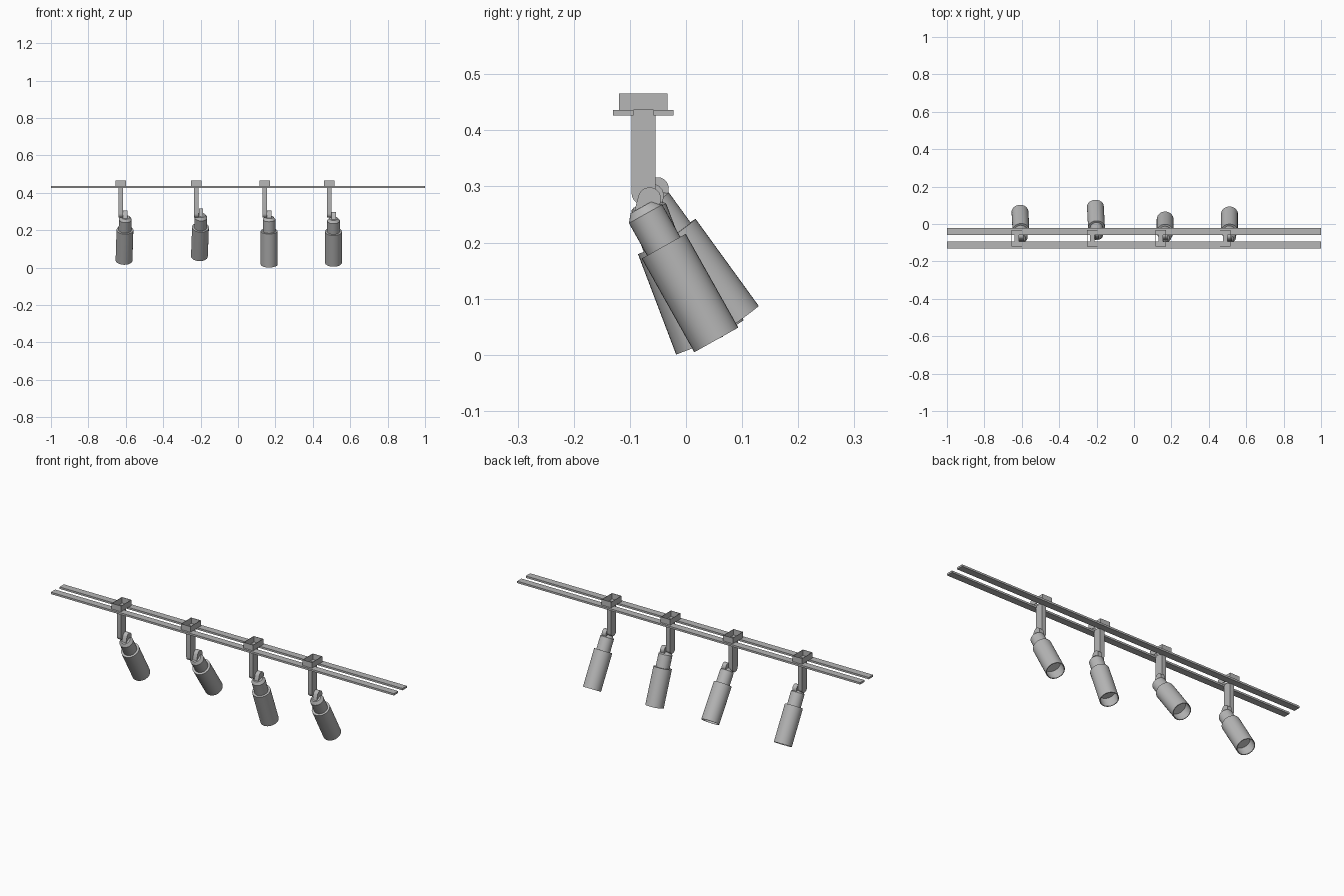
import bpy, bmesh, math
from mathutils import Matrix, Vector

if "Cube" in bpy.data.objects:
    bpy.data.objects.remove(bpy.data.objects["Cube"])

grey = bpy.data.materials.new("satin_grey")
grey.diffuse_color = (0.47, 0.47, 0.47, 1)
grey.use_nodes = True
grey.node_tree.nodes["Principled BSDF"].inputs["Base Color"].default_value = grey.diffuse_color


def finish(bm, name, smooth=False):
    bmesh.ops.recalc_face_normals(bm, faces=bm.faces)
    mesh = bpy.data.meshes.new(name)
    bm.to_mesh(mesh)
    bm.free()
    mesh.materials.append(grey)
    ob = bpy.data.objects.new(name, mesh)
    bpy.context.collection.objects.link(ob)
    if smooth:
        bpy.ops.object.select_all(action='DESELECT')
        ob.select_set(True)
        bpy.context.view_layer.objects.active = ob
        bpy.ops.object.shade_smooth_by_angle(angle=math.radians(35))
    return ob


def add_box(bm, x0, x1, y0, y1, z0, z1):
    m = Matrix.Translation(((x0 + x1) / 2, (y0 + y1) / 2, (z0 + z1) / 2)) \
        @ Matrix.Diagonal((x1 - x0, y1 - y0, z1 - z0, 1))
    bmesh.ops.create_cube(bm, size=1, matrix=m)


def extrude_x(name, outline, x0, x1, smooth=False):
    """Extrude a closed (y, z) outline from x0 to x1."""
    bm = bmesh.new()
    face = bm.faces.new([bm.verts.new((x0, y, z)) for y, z in outline])
    ext = bmesh.ops.extrude_face_region(bm, geom=[face])
    verts = [v for v in ext['geom'] if isinstance(v, bmesh.types.BMVert)]
    bmesh.ops.translate(bm, verts=verts, vec=(x1 - x0, 0, 0))
    return finish(bm, name, smooth)


def stadium(a, b, r, n=8):
    """Rounded strip outline around the segment from a to b."""
    ang = math.atan2(b[1] - a[1], b[0] - a[0])
    pts = []
    for c, start in ((b, ang - math.pi / 2), (a, ang + math.pi / 2)):
        for i in range(n + 1):
            t = start + math.pi * i / n
            pts.append((c[0] + r * math.cos(t), c[1] + r * math.sin(t)))
    return pts


def revolve(name, profile, matrix, n=32):
    """Spin an (r, z) profile about local z; ends on the axis are closed."""
    bm = bmesh.new()
    vs = [bm.verts.new((r, 0, z)) for r, z in profile]
    es = [bm.edges.new(p) for p in zip(vs, vs[1:])]
    bmesh.ops.spin(bm, geom=vs + es, cent=(0, 0, 0), axis=(0, 0, 1),
                   angle=2 * math.pi, steps=n)
    bmesh.ops.remove_doubles(bm, verts=bm.verts, dist=1e-5)
    bmesh.ops.recalc_face_normals(bm, faces=bm.faces)
    bm.transform(matrix)
    return finish(bm, name, True)


# Two parallel rails
for label, y0 in (("front", -0.13), ("back", -0.058)):
    bm = bmesh.new()
    add_box(bm, -1, 1, y0, y0 + 0.036, 0.426, 0.436)
    finish(bm, "rail_" + label)

# Spotlight: stem x, shoulder y, shoulder z, tilt and yaw in degrees
lamps = [(-0.626, -0.070, 0.258, 31.5, 3),
         (-0.222, -0.058, 0.269, 36.0, 3),
         (0.143, -0.067, 0.257, 20.8, 0),
         (0.487, -0.072, 0.251, 29.3, 0)]

for i, (x, sy, sz, tilt, yaw) in enumerate(lamps, 1):
    # Open clamp frame sitting on the rails
    bm = bmesh.new()
    w, y0, y1, t = 0.028, -0.119, -0.033, 0.002
    for s in (-1, 1):
        xs = sorted((x + s * w, x + s * (w - t)))
        add_box(bm, xs[0], xs[1], y0, y1, 0.436, 0.466)
    add_box(bm, x - w + t, x + w - t, y0, y0 + t, 0.436, 0.466)
    add_box(bm, x - w + t, x + w - t, y1 - t, y1, 0.436, 0.466)
    finish(bm, f"clamp_frame_{i}")

    # Flat hanging stem with a rounded lower end
    r, cy, cz = 0.0215, -0.0755, 0.288
    arc = [(cy + r * math.cos(math.pi + math.pi * k / 10),
            cz + r * math.sin(math.pi + math.pi * k / 10)) for k in range(11)]
    extrude_x(f"stem_{i}", arc + [(cy + r, 0.436), (cy - r, 0.436)],
              x - 0.012, x + 0.012, True)

    # Knuckle plate beside the stem
    extrude_x(f"knuckle_{i}", stadium((sy, sz), (sy + 0.007, sz + 0.027), 0.0205),
              x + 0.0122, x + 0.036, True)

    # Tilted lamp head: neck with tapered cap, and open-ended barrel
    m = Matrix.Translation(Vector((x + 0.0235, sy, sz))) \
        @ Matrix.Rotation(math.radians(yaw), 4, 'Z') \
        @ Matrix.Rotation(math.radians(tilt), 4, 'X')
    revolve(f"neck_{i}", [(0, 0.014), (0.023, 0.014), (0.034, 0),
                          (0.034, -0.08), (0, -0.08)], m)
    revolve(f"barrel_{i}", [(0, -0.066), (0.045, -0.066), (0.045, -0.2575),
                            (0.0415, -0.2575), (0.0415, -0.205), (0, -0.205)], m)
